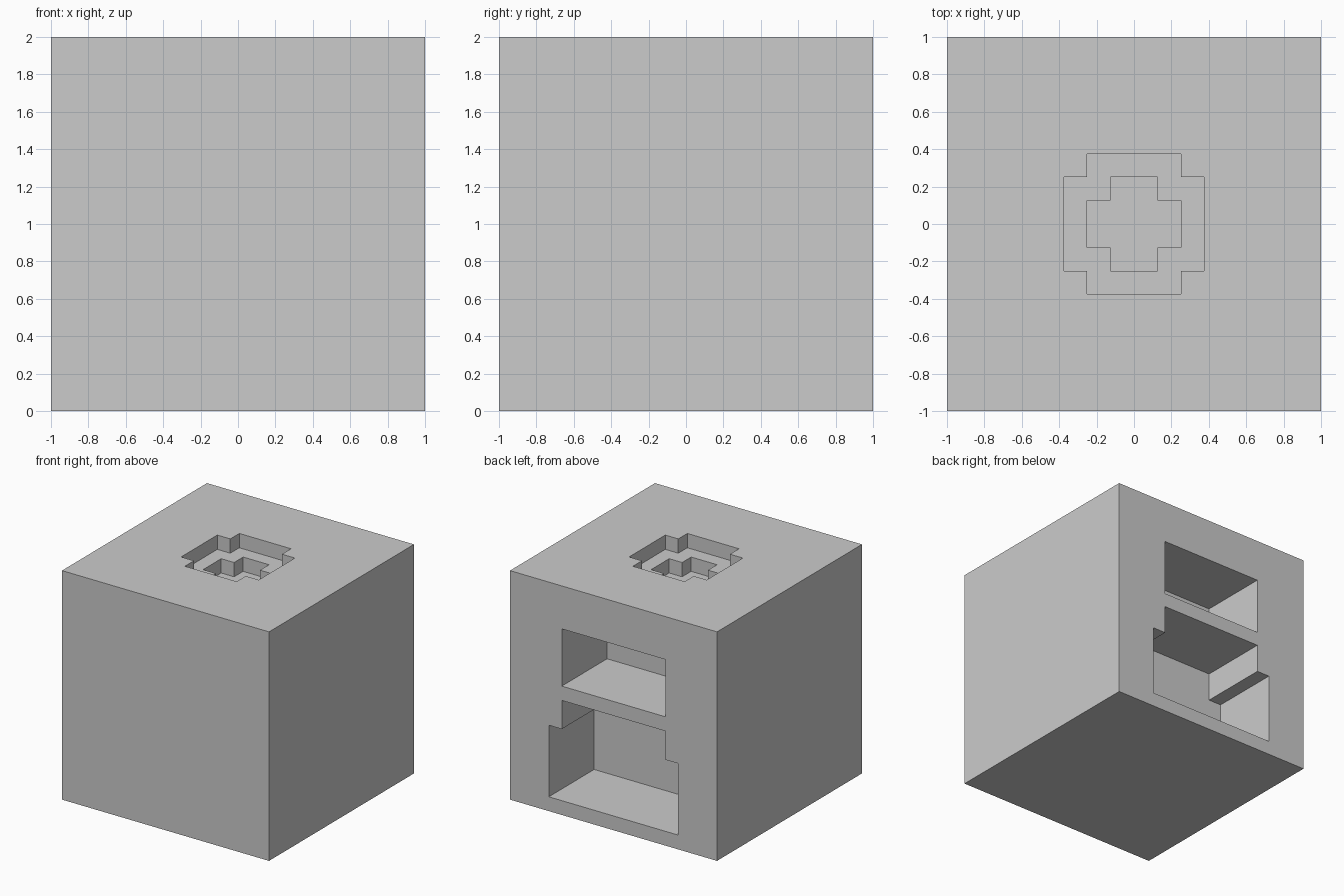
import bpy, bmesh
from mathutils import Vector

if "Cube" in bpy.data.objects:
    bpy.data.objects.remove(bpy.data.objects["Cube"])


def prism(name, points, depth):
    """Extrude a closed profile of 3D points along the depth vector."""
    bm = bmesh.new()
    face = bm.faces.new([bm.verts.new(p) for p in points])
    out = bmesh.ops.extrude_face_region(bm, geom=[face])
    moved = [g for g in out["geom"] if isinstance(g, bmesh.types.BMVert)]
    bmesh.ops.translate(bm, verts=moved, vec=Vector(depth))
    bmesh.ops.recalc_face_normals(bm, faces=bm.faces)
    mesh = bpy.data.meshes.new(name)
    bm.to_mesh(mesh)
    bm.free()
    obj = bpy.data.objects.new(name, mesh)
    bpy.context.collection.objects.link(obj)
    return obj


def plus_profile(outer, inner, z):
    """Stepped round outline, one quarter repeated by rotation."""
    pts = []
    quarter = [(outer, inner), (inner, inner), (inner, outer)]
    for _ in range(4):
        pts += [(x, y, z) for x, y in quarter]
        quarter = [(-y, x) for x, y in quarter]
    return pts


def mirrored_profile(half, y):
    """Close a right-hand (x, z) outline with its mirror image."""
    pts = half + [(-x, z) for x, z in reversed(half)]
    return [(x, y, z) for x, z in pts]


# Solid block
body = prism("furnace_block", [(-1, -1, 0), (1, -1, 0), (1, 1, 0), (-1, 1, 0)], (0, 0, 2))

# Two-step chimney recess on top, two openings in the back
cutters = [
    prism("chimney_recess", plus_profile(0.375, 0.25, 1.875), (0, 0, 0.4)),
    prism("chimney_hole", plus_profile(0.25, 0.125, 1.75), (0, 0, 0.4)),
    prism("upper_opening", mirrored_profile([(0.5, 1.125), (0.5, 1.625)], 0.375), (0, 1, 0)),
    prism("fire_opening", mirrored_profile(
        [(0.625, 0.125), (0.625, 0.75), (0.5, 0.75), (0.5, 1.0)], 0.375), (0, 1, 0)),
]

bpy.context.view_layer.objects.active = body
for cutter in cutters:
    cutter.hide_render = True
    mod = body.modifiers.new(cutter.name, "BOOLEAN")
    mod.operation = "DIFFERENCE"
    mod.solver = "EXACT"
    mod.object = cutter
    bpy.ops.object.modifier_apply(modifier=mod.name)
    bpy.data.objects.remove(cutter, do_unlink=True)
